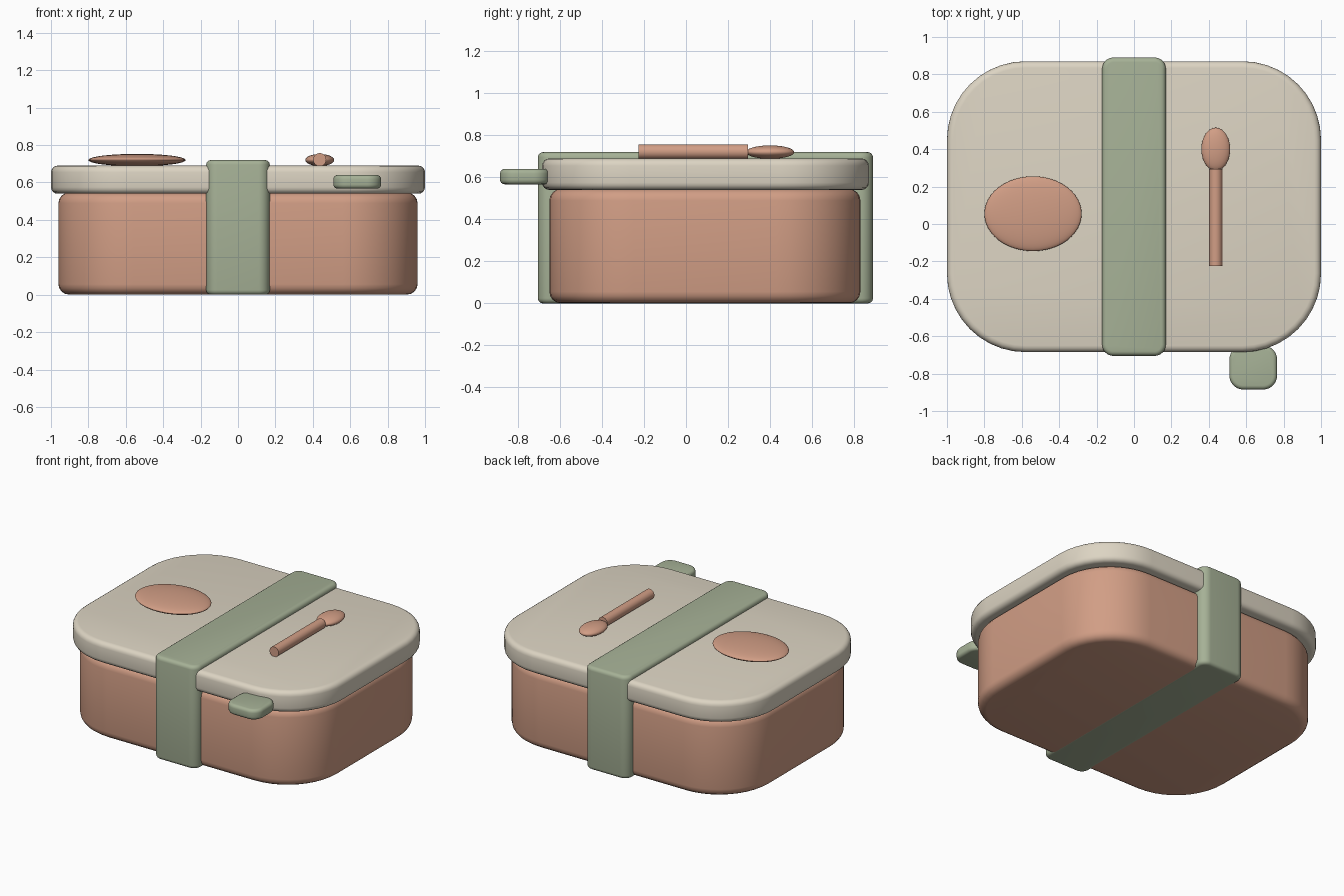
import bpy
import bmesh
import math
from mathutils import Vector

if "Cube" in bpy.data.objects:
    bpy.data.objects.remove(bpy.data.objects["Cube"], do_unlink=True)


def make_material(name, rgb):
    mat = bpy.data.materials.new(name)
    mat.use_nodes = True
    color = (*rgb, 1.0)
    mat.diffuse_color = color
    mat.node_tree.nodes["Principled BSDF"].inputs["Base Color"].default_value = color
    return mat


TERRACOTTA = make_material("terracotta", (0.64, 0.34, 0.235))
CREAM = make_material("cream", (0.72, 0.66, 0.545))
SAGE = make_material("sage green", (0.38, 0.44, 0.305))


def finish(obj, mat):
    obj.data.materials.append(mat)
    bpy.ops.object.select_all(action="DESELECT")
    obj.select_set(True)
    bpy.context.view_layer.objects.active = obj
    bpy.ops.object.shade_smooth_by_angle(angle=math.radians(35))
    return obj


def rounded_slab(name, mat, low, high, corner, rim, steps=10, rim_steps=4):
    """Rounded rectangle swept upward, with softened top and bottom rims."""
    low, high = Vector(low), Vector(high)
    bm = bmesh.new()
    layers = []
    quarter = [math.pi / 2 * i / rim_steps for i in range(rim_steps + 1)]
    levels = [(rim * (1 - math.sin(a)), low.z + rim * (1 - math.cos(a))) for a in quarter]
    levels += [(rim * (1 - math.cos(a)), high.z - rim * (1 - math.sin(a))) for a in quarter]
    for inset, z in levels:
        ring = []
        for k, (sx, sy) in enumerate([(1, 1), (-1, 1), (-1, -1), (1, -1)]):
            cx = (high.x if sx > 0 else low.x) - sx * corner
            cy = (high.y if sy > 0 else low.y) - sy * corner
            for i in range(steps + 1):
                a = math.pi / 2 * (k + i / steps)
                r = corner - inset
                ring.append(bm.verts.new((cx + r * math.cos(a), cy + r * math.sin(a), z)))
        layers.append(ring)
    for lower, upper in zip(layers, layers[1:]):
        for i in range(len(lower)):
            j = (i + 1) % len(lower)
            bm.faces.new((lower[i], lower[j], upper[j], upper[i]))
    bm.faces.new(layers[0][::-1])
    bm.faces.new(layers[-1])
    mesh = bpy.data.meshes.new(name)
    bm.to_mesh(mesh)
    bm.free()
    obj = bpy.data.objects.new(name, mesh)
    bpy.context.collection.objects.link(obj)
    return finish(obj, mat)


def ellipsoid(name, mat, center, radii):
    bpy.ops.mesh.primitive_uv_sphere_add(segments=48, ring_count=24, location=center)
    obj = bpy.context.object
    obj.name = name
    obj.scale = radii
    bpy.ops.object.transform_apply(location=False, rotation=False, scale=True)
    return finish(obj, mat)


# Container and lid
rounded_slab("container", TERRACOTTA, (-0.96, -0.65, 0.001), (0.96, 0.83, 0.545), 0.4, 0.055)
rounded_slab("lid", CREAM, (-1, -0.685, 0.54), (1, 0.87, 0.69), 0.42, 0.035)

# Band around the box and the front latch tab
rounded_slab("band", SAGE, (-0.17, -0.705, 0), (0.17, 0.89, 0.72), 0.06, 0.025)
rounded_slab("latch_tab", SAGE, (0.51, -0.885, 0.567), (0.765, -0.65, 0.64), 0.075, 0.022)

# Oval ornament on the lid
ellipsoid("oval_ornament", TERRACOTTA, (-0.54, 0.055, 0.72), (0.26, 0.2, 0.033))

# Spoon on the lid
ellipsoid("spoon_bowl", TERRACOTTA, (0.437, 0.4, 0.72), (0.077, 0.115, 0.032))
bpy.ops.mesh.primitive_cylinder_add(vertices=32, radius=0.035, depth=0.52,
                                    location=(0.437, 0.035, 0.722),
                                    rotation=(math.pi / 2, 0, 0))
bpy.context.object.name = "spoon_handle"
finish(bpy.context.object, TERRACOTTA)
